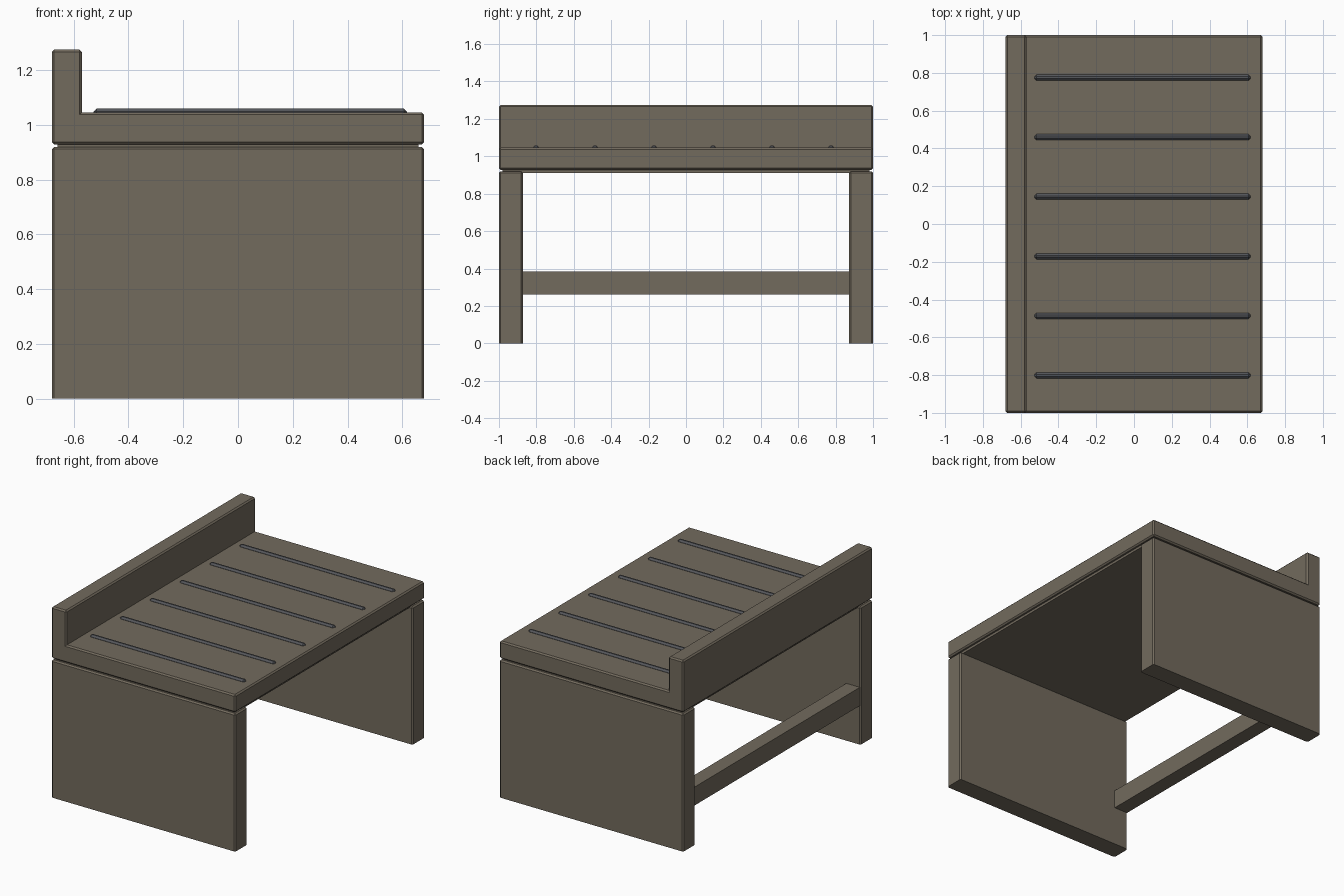
import bpy, bmesh

if "Cube" in bpy.data.objects:
    bpy.data.objects.remove(bpy.data.objects["Cube"])


def material(name, rgb):
    m = bpy.data.materials.new(name)
    m.diffuse_color = (*rgb, 1)
    m.use_nodes = True
    m.node_tree.nodes["Principled BSDF"].inputs["Base Color"].default_value = m.diffuse_color
    return m


body = material("taupe", (0.17, 0.145, 0.11))
dark = material("slate", (0.09, 0.095, 0.105))


def extrude_profile(name, profile, y0, y1, mat, chamfer=0, skip_floor=False):
    """Extrude an x-z outline along y and chamfer its edges."""
    bm = bmesh.new()
    face = bm.faces.new([bm.verts.new((x, y0, z)) for x, z in profile])
    new = bmesh.ops.extrude_face_region(bm, geom=[face])["geom"]
    bmesh.ops.translate(bm, vec=(0, y1 - y0, 0),
                        verts=[v for v in new if isinstance(v, bmesh.types.BMVert)])
    bmesh.ops.recalc_face_normals(bm, faces=bm.faces)
    if chamfer:
        edges = [e for e in bm.edges if e.is_convex
                 and not (skip_floor and all(v.co.z < 0.001 for v in e.verts))]
        bmesh.ops.bevel(bm, geom=edges, offset=chamfer, segments=1,
                        profile=0.5, affect='EDGES')
    mesh = bpy.data.meshes.new(name)
    bm.to_mesh(mesh)
    bm.free()
    mesh.materials.append(mat)
    ob = bpy.data.objects.new(name, mesh)
    bpy.context.collection.objects.link(ob)
    return ob


def box(name, x, y, z, mat, chamfer=0, skip_floor=False):
    outline = [(x[0], z[0]), (x[1], z[0]), (x[1], z[1]), (x[0], z[1])]
    return extrude_profile(name, outline, y[0], y[1], mat, chamfer, skip_floor)


# L-shaped worktop with raised back board
extrude_profile("worktop",
                [(-0.68, 0.928), (0.68, 0.928), (0.68, 1.046), (-0.57, 1.046),
                 (-0.57, 1.275), (-0.68, 1.275)], -1, 1, body, 0.009)

# Recessed plate forming the shadow gap
box("shadow_gap_plate", (-0.66, 0.66), (-0.98, 0.98), (0.912, 0.932), body)

# Panel legs, chamfered except at the floor
for side, y in (("front", (-1, -0.872)), ("back", (0.872, 1))):
    box(side + "_leg_panel", (-0.68, 0.68), y, (0, 0.92), body, 0.009, True)

# Stretcher bar between the legs
box("stretcher", (-0.675, -0.575), (-0.875, 0.875), (0.26, 0.383), body)

# Raised ribs across the worktop
for i in range(6):
    y = -0.802 + i * 0.3155
    box(f"rib_{i + 1}", (-0.527, 0.617), (y - 0.016, y + 0.016),
        (1.03, 1.059), dark, 0.011)
